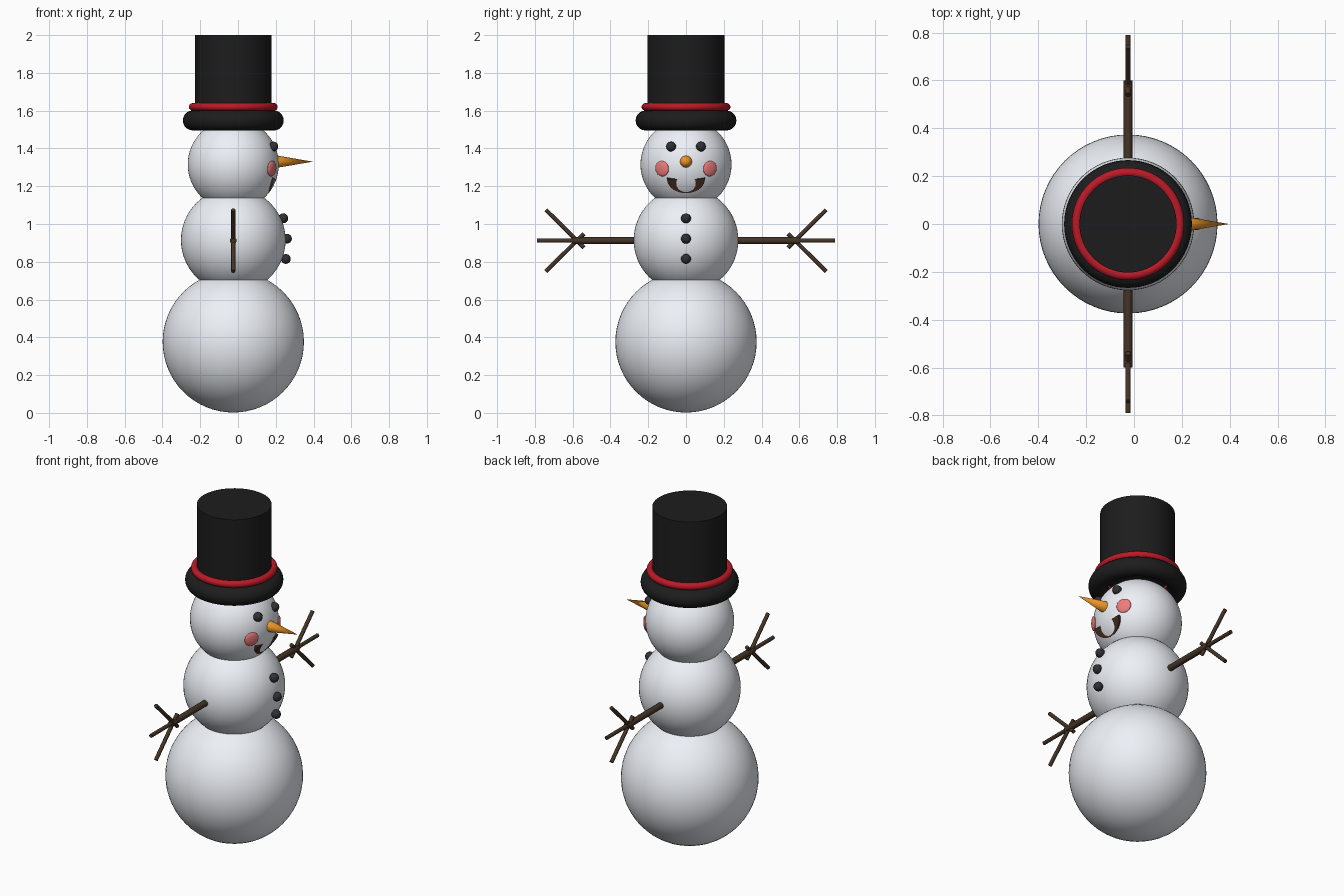
import bpy, bmesh, math
from mathutils import Vector, Matrix

if "Cube" in bpy.data.objects:
    bpy.data.objects.remove(bpy.data.objects["Cube"])

CX = -0.025  # body axis; the face looks toward +x


def mat(name, r, g, b):
    m = bpy.data.materials.new(name)
    m.diffuse_color = (r, g, b, 1)
    m.use_nodes = True
    m.node_tree.nodes["Principled BSDF"].inputs["Base Color"].default_value = m.diffuse_color
    return m


SNOW = mat("snow", 0.85, 0.88, 0.93)
COAL = mat("coal", 0.03, 0.03, 0.035)
FELT = mat("felt", 0.012, 0.012, 0.012)
RED = mat("red", 0.5, 0.01, 0.02)
ORANGE = mat("orange", 0.85, 0.3, 0.02)
PINK = mat("pink", 0.85, 0.2, 0.2)
WOOD = mat("wood", 0.06, 0.035, 0.02)
BROWN = mat("mouth_brown", 0.06, 0.025, 0.015)


def finish(name, m):
    ob = bpy.context.object
    ob.name = name
    ob.data.materials.append(m)
    bpy.ops.object.shade_smooth_by_angle(angle=math.radians(40))
    return ob


def ball(name, loc, r, m, seg=32):
    bpy.ops.mesh.primitive_uv_sphere_add(segments=seg, ring_count=seg // 2, radius=r, location=loc)
    return finish(name, m)


def rod(name, a, b, r1, r2, m, seg=16):
    a, b = Vector(a), Vector(b)
    d = b - a
    bpy.ops.mesh.primitive_cone_add(vertices=seg, radius1=r1, radius2=r2, depth=d.length,
                                    location=(a + b) / 2,
                                    rotation=d.to_track_quat('Z', 'Y').to_euler())
    return finish(name, m)


def ring(name, z, major, minor, m):
    bpy.ops.mesh.primitive_torus_add(major_segments=64, minor_segments=20, location=(CX, 0, z),
                                     major_radius=major, minor_radius=minor)
    return finish(name, m)


# Snowballs
ball("bottom_ball", (CX, 0, 0.376), 0.374, SNOW, 64)
ball("middle_ball", (CX, 0, 0.915), 0.277, SNOW, 64)
HEAD, HR = Vector((CX, 0, 1.315)), 0.241
ball("head", HEAD, HR, SNOW, 64)

# Hat
rod("hat_crown", (CX, 0, 1.62), (CX, 0, 2.0), 0.203, 0.203, FELT, 64)
ring("hat_brim", 1.548, 0.214, 0.053, FELT)
ring("hat_band", 1.62, 0.215, 0.02, RED)

# Nose and buttons
rod("nose", (0.18, 0, 1.33), (0.396, 0, 1.33), 0.037, 0, ORANGE, 32)
for i, (x, z) in enumerate([(0.24, 1.03), (0.259, 0.922), (0.253, 0.815)]):
    ball(f"button_{i + 1}", (x, 0, z), 0.026, COAL, 24)

# Mouth: flat half-ellipse plate that the round head bulges through
bm = bmesh.new()
N = 32
pts = [(0.1 * math.cos(math.pi * k / N), 0.025 - 0.083 * math.sin(math.pi * k / N)) for k in range(N + 1)]
face = bm.faces.new([bm.verts.new((0, y, v)) for y, v in pts])
ext = bmesh.ops.extrude_face_region(bm, geom=[face])["geom"]
bmesh.ops.translate(bm, vec=(-0.02, 0, 0), verts=[v for v in ext if isinstance(v, bmesh.types.BMVert)])
bmesh.ops.recalc_face_normals(bm, faces=bm.faces)
bm.transform(Matrix.Translation(HEAD) @ Matrix.Rotation(math.radians(25), 4, 'Y') @ Matrix.Translation((0.235, 0, 0)))
me = bpy.data.meshes.new("mouth")
bm.to_mesh(me)
bm.free()
me.materials.append(BROWN)
bpy.context.collection.objects.link(bpy.data.objects.new("mouth", me))

# Paired parts: eyes, cheeks, arms
for s, side in ((1, "left"), (-1, "right")):
    ball(f"eye_{side}", (0.187, s * 0.079, 1.41), 0.026, COAL, 24)

    n = Vector((0.204, s * 0.127, -0.022)).normalized()
    cheek = ball(f"cheek_{side}", HEAD + n * HR, 0.041, PINK)
    cheek.scale = (1, 1, 0.3)
    cheek.rotation_euler = n.to_track_quat('Z', 'Y').to_euler()

    z = 0.912
    rod(f"arm_{side}", (CX, s * 0.22, z), (CX, s * 0.6, z), 0.018, 0.018, WOOD)
    rod(f"twig_middle_{side}", (CX, s * 0.53, z), (CX, s * 0.79, z), 0.011, 0.011, WOOD, 12)
    for t, label in ((1, "upper"), (-1, "lower")):
        rod(f"twig_{label}_{side}", (CX, s * 0.54, z - t * 0.037), (CX, s * 0.742, z + t * 0.163),
            0.011, 0.011, WOOD, 12)
